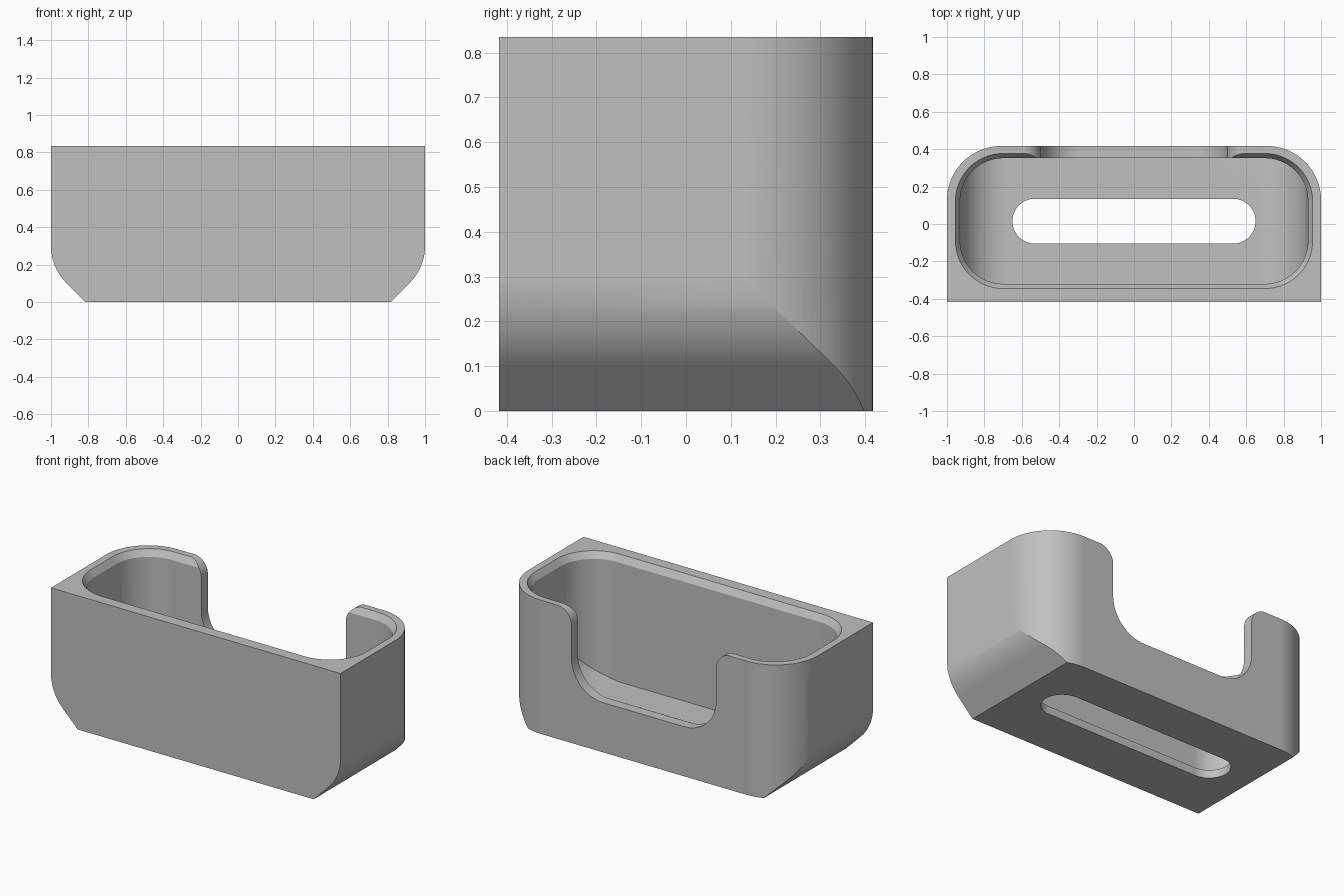
import bpy
import bmesh
import math
from mathutils import Vector

cube = bpy.data.objects.get("Cube")
if cube:
    bpy.data.objects.remove(cube, do_unlink=True)

HEIGHT = 0.835
DEPTH = 0.417

grey = bpy.data.materials.new("plain_grey")
grey.use_nodes = True
colour = (0.53, 0.53, 0.53, 1)
grey.diffuse_color = colour
grey.node_tree.nodes["Principled BSDF"].inputs["Base Color"].default_value = colour


def fillet(corners, steps=20):
    """Round each (u, v, radius) corner of a closed outline."""
    outline = []
    for i, (u, v, r) in enumerate(corners):
        p = Vector((u, v))
        if r == 0:
            outline.append(p)
            continue
        a = (Vector(corners[i - 1][:2]) - p).normalized()
        b = (Vector(corners[(i + 1) % len(corners)][:2]) - p).normalized()
        half = a.angle(b) / 2
        centre = p + (a + b).normalized() * (r / math.sin(half))
        start = p + a * (r / math.tan(half)) - centre
        end = p + b * (r / math.tan(half)) - centre
        sweep = start.angle(end)
        for k in range(steps + 1):
            t = k / steps
            outline.append(centre + (start * math.sin((1 - t) * sweep)
                                     + end * math.sin(t * sweep)) / math.sin(sweep))
    return outline


def box(x, y0, y1, front_r, back_r):
    """Rounded rectangle outline, symmetric in x."""
    return fillet([(-x, y0, front_r), (x, y0, front_r), (x, y1, back_r), (-x, y1, back_r)])


def loft(name, low, high, a, b, axis="Z"):
    """Solid between two matching outlines placed at a and b on an axis."""
    def place(p, h):
        return (p.x, p.y, h) if axis == "Z" else (p.x, h, p.y)
    bm = bmesh.new()
    bottom = [bm.verts.new(place(p, a)) for p in low]
    top = [bm.verts.new(place(p, b)) for p in high]
    bm.faces.new(bottom)
    bm.faces.new(top)
    for i in range(len(low)):
        j = (i + 1) % len(low)
        bm.faces.new((bottom[i], bottom[j], top[j], top[i]))
    bmesh.ops.recalc_face_normals(bm, faces=bm.faces)
    mesh = bpy.data.meshes.new(name)
    bm.to_mesh(mesh)
    bm.free()
    mesh.materials.append(grey)
    obj = bpy.data.objects.new(name, mesh)
    bpy.context.collection.objects.link(obj)
    return obj


def combine(target, cutter, operation):
    """Apply a boolean and discard the cutter."""
    mod = target.modifiers.new("cut", "BOOLEAN")
    mod.operation = operation
    mod.solver = "EXACT"
    mod.object = cutter
    bpy.context.view_layer.objects.active = target
    bpy.ops.object.modifier_apply(modifier=mod.name)
    bpy.data.objects.remove(cutter, do_unlink=True)


# Outer body: flat front, rounded back corners, sloped lower ends
plan = box(1, -DEPTH, DEPTH, 0, 0.29)
body = loft("holder_body", plan, plan, 0, HEIGHT)
ends = fillet([(-0.815, 0, 0), (0.815, 0, 0), (1, 0.185, 0.28), (1, 1, 0),
               (-1, 1, 0), (-1, 0.185, 0.28)])
# Stretch the side walls a hair so they do not coincide with the body
ends = [Vector((p.x * 1.0002, p.y if p.y > 0 else -0.0002)) for p in ends]
combine(body, loft("end_shape", ends, ends, -1, 1, "Y"), "INTERSECT")

# Cavity with rounded corners and curved lower ends
inner = box(0.93, -0.32, 0.352, 0.23, 0.23)
cavity = loft("cavity", inner, inner, 0.02, 1)
scoop = fillet([(-0.9301, 0.05, 0.26), (0.9301, 0.05, 0.26), (0.9301, 1.1, 0), (-0.9301, 1.1, 0)])
combine(cavity, loft("scoop", scoop, scoop, -1, 1, "Y"), "INTERSECT")
combine(body, cavity, "DIFFERENCE")

# Bevelled lip around the cavity opening
CHAMFER, DROP = 0.025, 0.04
outer = box(0.93 + 2 * CHAMFER, -0.32 - 2 * CHAMFER, 0.352 + 2 * CHAMFER,
            0.23 + 2 * CHAMFER, 0.23 + 2 * CHAMFER)
combine(body, loft("lip", inner, outer, HEIGHT - DROP, HEIGHT + DROP), "DIFFERENCE")

# Back notch with rounded bottom and rounded shoulders
rim = HEIGHT + 0.001
half = [(0.5, 0.31, 0.22), (0.5, rim, 0.1), (0.62, rim, 0), (0.62, 1.1, 0)]
notch = fillet(half + [(-u, v, r) for u, v, r in reversed(half)])
combine(body, loft("notch", notch, notch, 0.2, 0.6, "Y"), "DIFFERENCE")

# Long slot through the floor
slot = box(0.65, -0.105, 0.135, 0.1199, 0.1199)
combine(body, loft("slot", slot, slot, -0.1, 0.2), "DIFFERENCE")

# Smooth curves, sharp edges
bpy.ops.object.select_all(action="DESELECT")
body.select_set(True)
bpy.context.view_layer.objects.active = body
bpy.ops.object.shade_smooth_by_angle(angle=math.radians(20))
weighted = body.modifiers.new("even_normals", "WEIGHTED_NORMAL")
weighted.keep_sharp = True
